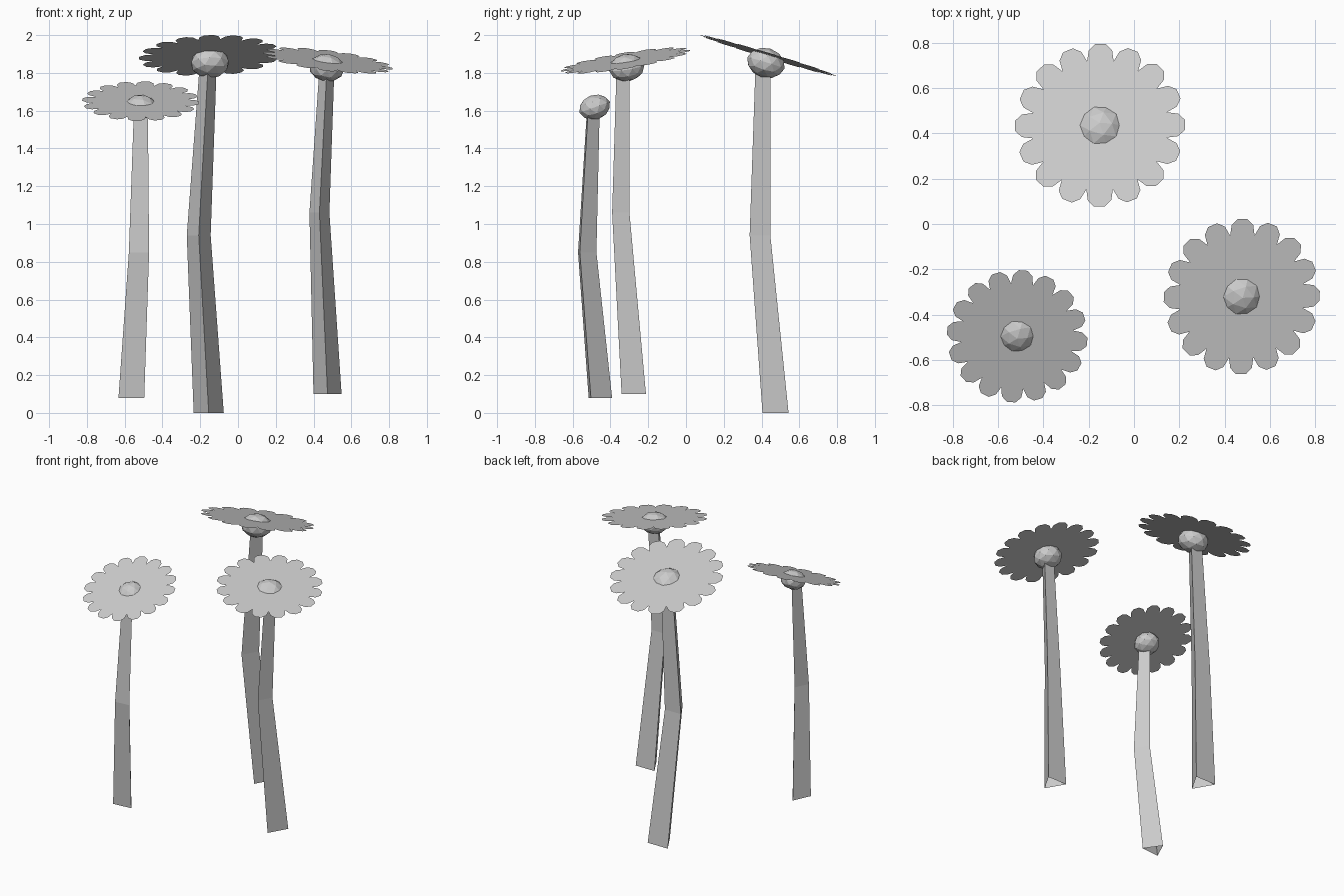
import bpy
import bmesh
from math import cos, sin, pi, radians
from mathutils import Matrix, Vector

cube = bpy.data.objects.get("Cube")
if cube:
    bpy.data.objects.remove(cube, do_unlink=True)

# One plain grey for everything
GREY = (0.6, 0.6, 0.6, 1.0)
grey = bpy.data.materials.new("light_grey")
grey.use_nodes = True
grey.diffuse_color = GREY
bsdf = next(n for n in grey.node_tree.nodes if n.type == "BSDF_PRINCIPLED")
bsdf.inputs["Base Color"].default_value = GREY
bsdf.inputs["Roughness"].default_value = 0.8

PETALS = 16
# Outline of one petal: (fraction of the petal step, fraction of the radius)
PETAL = [(-0.5, 0.80), (-0.38, 0.93), (-0.16, 1.0), (0.16, 1.0), (0.38, 0.93)]


def finish(bm, name):
    mesh = bpy.data.meshes.new(name)
    bm.to_mesh(mesh)
    bm.free()
    mesh.materials.append(grey)
    obj = bpy.data.objects.new(name, mesh)
    bpy.context.scene.collection.objects.link(obj)
    return obj


def make_stem(name, rings, ridge):
    """Bent, tapering three-sided tube, open at the ends."""
    bm = bmesh.new()
    loops = []
    for x, y, z, r in rings:
        angles = [radians(ridge + 120 * k) for k in range(3)]
        loops.append([bm.verts.new((x + r * cos(a), y + r * sin(a), z))
                      for a in angles])
    for low, high in zip(loops, loops[1:]):
        for k in range(3):
            n = (k + 1) % 3
            bm.faces.new((low[k], low[n], high[n], high[k]))
    finish(bm, name)


def make_petals(name, radius, turn, frame):
    """Thin sheet with a scalloped rim, fanned from its centre."""
    bm = bmesh.new()
    centre = bm.verts.new((0, 0, 0))
    rim = []
    for i in range(PETALS):
        for step, r in PETAL:
            a = radians(turn) + (i + step) * 2 * pi / PETALS
            rim.append(bm.verts.new((radius * r * cos(a), radius * r * sin(a), 0)))
    for a, b in zip(rim, rim[1:] + rim[:1]):
        bm.faces.new((centre, a, b))
    bm.transform(frame)
    finish(bm, name)


def make_centre(name, radius, frame):
    """Faceted, flattened ball that pokes through the petals."""
    bm = bmesh.new()
    bmesh.ops.create_icosphere(bm, subdivisions=2, radius=radius)
    drop = Matrix.Translation((0, 0, -0.4 * radius))
    bm.transform(frame @ drop @ Matrix.Diagonal((1, 1, 0.77, 1)))
    finish(bm, name)


# Each flower: head position, slope of the head along x and y, petal radius,
# petal turn, direction of the stem ridge, and stem rings (x, y, z, radius)
FLOWERS = {
    "back": ((-0.15, 0.435, 1.892), (0.04, -0.3), 0.375, 90, -90,
             [(-0.155, 0.497, 0, 0.092), (-0.208, 0.41, 0.94, 0.073),
              (-0.158, 0.42, 1.84, 0.052)]),
    "left": ((0.475, -0.32, 1.865), (-0.125, 0.16), 0.347, 90, -90,
             [(0.474, -0.255, 0.1, 0.086), (0.431, -0.33, 1.06, 0.061),
              (0.47, -0.322, 1.81, 0.046)]),
    "right": ((-0.515, -0.495, 1.65), (0, 0.36), 0.31, 85, 95,
              [(-0.568, -0.47, 0.08, 0.079), (-0.527, -0.536, 0.85, 0.062),
               (-0.516, -0.5, 1.6, 0.043)]),
}

for side, (head, slope, radius, turn, ridge, rings) in FLOWERS.items():
    normal = Vector((-slope[0], -slope[1], 1)).normalized()
    tilt = Vector((0, 0, 1)).rotation_difference(normal).to_matrix().to_4x4()
    frame = Matrix.Translation(head) @ tilt
    make_stem(side + "_flower_stem", rings, ridge)
    make_petals(side + "_flower_petals", radius, turn, frame)
    make_centre(side + "_flower_centre", 0.275 * radius, frame)
